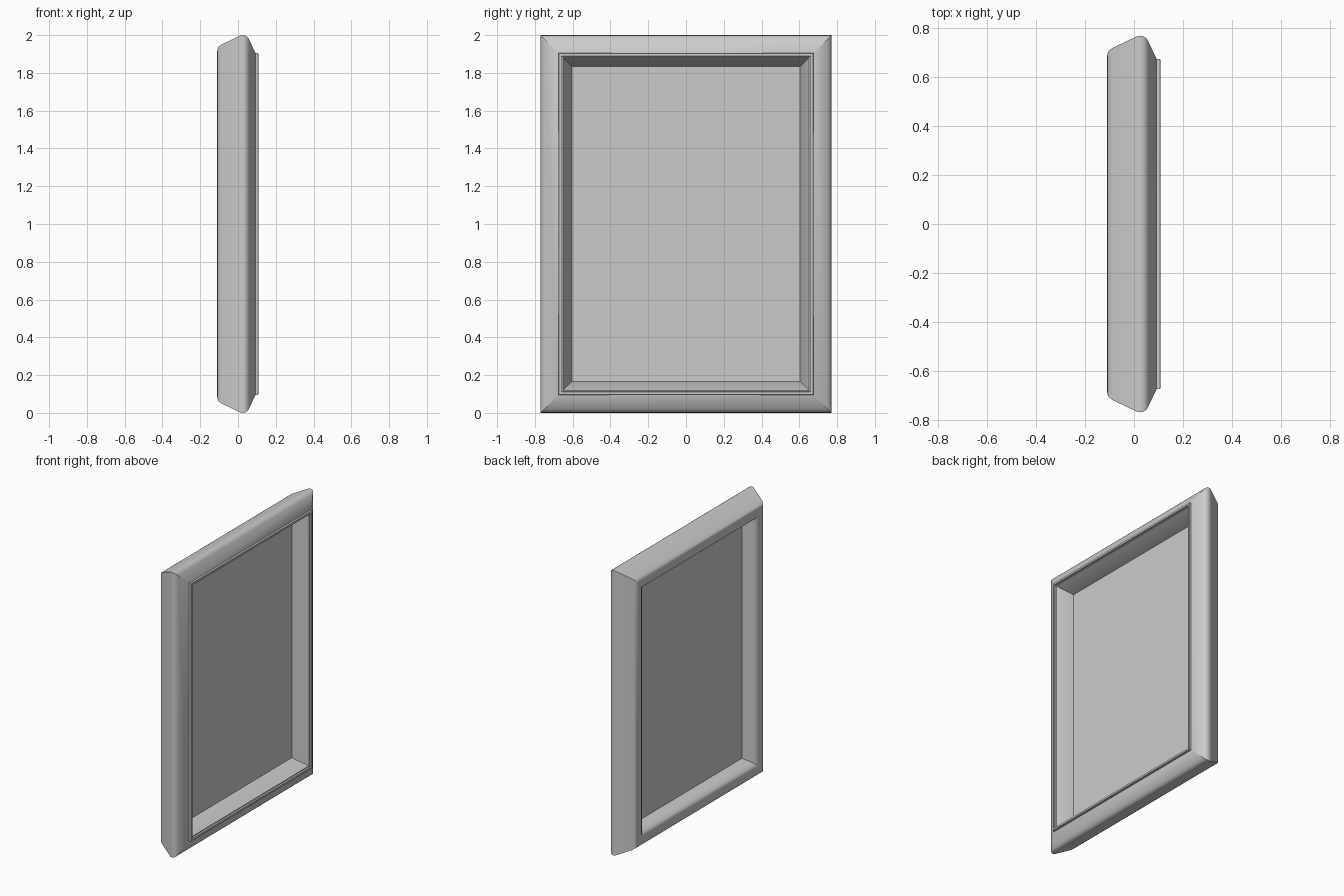
import bpy, bmesh

if "Cube" in bpy.data.objects:
    bpy.data.objects.remove(bpy.data.objects["Cube"])

HALF_W, HEIGHT = 0.77, 2.0
PANEL_INSET = 0.167


def mitred_ring(name, profile, material):
    """Sweep a closed (x, inset) profile round the rectangle with mitred corners."""
    bm = bmesh.new()
    loops = []
    for x, d in profile:
        w = HALF_W - d
        corners = ((-w, d), (w, d), (w, HEIGHT - d), (-w, HEIGHT - d))
        loops.append([bm.verts.new((x, y, z)) for y, z in corners])
    for i, a in enumerate(loops):
        b = loops[(i + 1) % len(loops)]
        for k in range(4):
            n = (k + 1) % 4
            bm.faces.new((a[k], a[n], b[n], b[k]))
    bmesh.ops.recalc_face_normals(bm, faces=bm.faces)
    mesh = bpy.data.meshes.new(name)
    bm.to_mesh(mesh)
    bm.free()
    mesh.materials.append(material)
    ob = bpy.data.objects.new(name, mesh)
    bpy.context.collection.objects.link(ob)
    bpy.ops.object.select_all(action='DESELECT')
    ob.select_set(True)
    bpy.context.view_layer.objects.active = ob
    bpy.ops.object.shade_smooth_by_angle(angle=0.5)
    return ob


frame_grey = bpy.data.materials.new("frame_grey")
frame_grey.diffuse_color = (0.56, 0.56, 0.56, 1)
frame_grey.use_nodes = True
frame_grey.node_tree.nodes["Principled BSDF"].inputs["Base Color"].default_value = frame_grey.diffuse_color

# Main moulding: rounded back, ridged rim, sloping front, reveals down to the panel
mitred_ring("frame", [
    (-0.11, 0.12), (-0.11, 0.085), (-0.108, 0.072), (-0.102, 0.061), (-0.088, 0.05),
    (0.0, 0.008), (0.012, 0.003), (0.025, 0.0), (0.04, 0.003), (0.05, 0.01),
    (0.058, 0.022), (0.092, 0.094), (0.094, 0.118),
    (-0.005, PANEL_INSET), (-0.011, PANEL_INSET),
    (-0.07, 0.153), (-0.088, 0.146), (-0.102, 0.135)], frame_grey)

# Thin raised bead around the front opening
mitred_ring("front_bead", [
    (0.085, 0.096), (0.106, 0.096), (0.108, 0.098),
    (0.108, 0.110), (0.106, 0.112), (0.085, 0.112)], frame_grey)

# Flat panel set into the middle of the frame
bpy.ops.mesh.primitive_cube_add(size=1, location=(-0.008, 0, HEIGHT / 2))
panel = bpy.context.object
panel.name = "panel"
panel.scale = (0.006, 2 * (HALF_W - PANEL_INSET), HEIGHT - 2 * PANEL_INSET)
bpy.ops.object.transform_apply(location=False, rotation=False, scale=True)
